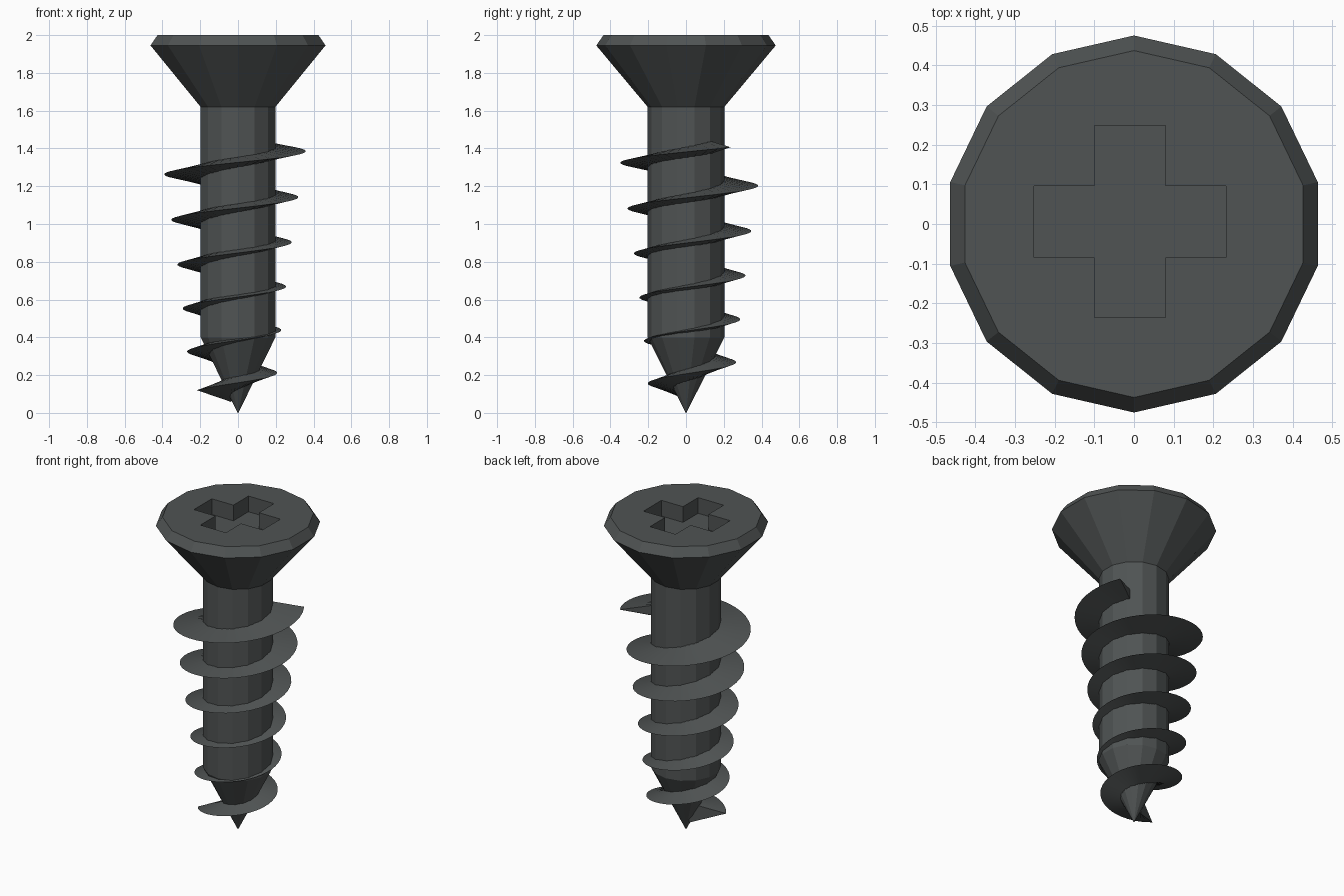
import bpy, bmesh
from math import sin, cos, pi, radians

if "Cube" in bpy.data.objects:
    bpy.data.objects.remove(bpy.data.objects["Cube"])

mat = bpy.data.materials.new("dark_steel")
mat.diffuse_color = (0.08, 0.088, 0.088, 1)
mat.use_nodes = True
mat.node_tree.nodes["Principled BSDF"].inputs["Base Color"].default_value = mat.diffuse_color


def make_object(name, bm):
    bmesh.ops.recalc_face_normals(bm, faces=bm.faces)
    mesh = bpy.data.meshes.new(name)
    bm.to_mesh(mesh)
    bm.free()
    mesh.materials.append(mat)
    ob = bpy.data.objects.new(name, mesh)
    bpy.context.collection.objects.link(ob)
    return ob


def loft(bm, rings):
    """Bridge closed rings of equal size and cap both ends."""
    rings = [[bm.verts.new(p) for p in ring] for ring in rings]
    n = len(rings[0])
    for a, b in zip(rings, rings[1:]):
        for i in range(n):
            j = (i + 1) % n
            bm.faces.new((a[i], a[j], b[j], b[i]))
    bm.faces.new(rings[0])
    bm.faces.new(rings[-1])


# Screw body: 14-sided point, shank and countersunk head
SIDES = 14
profile = [(0.002, 0.0), (0.203, 0.40), (0.203, 1.62), (0.475, 1.945), (0.437, 2.0)]
bm = bmesh.new()
loft(bm, [[(r * sin(2 * pi * k / SIDES), r * cos(2 * pi * k / SIDES), z)
           for k in range(SIDES)] for r, z in profile])
body = make_object("screw_body", bm)

# Cross-shaped drive recess
CX, CY, ARM, HALF, DEPTH = -0.01, 0.006, 0.242, 0.09, 0.1
quarter = [(ARM, -HALF), (ARM, HALF), (HALF, HALF)]
cross = []
for _ in range(4):
    cross += quarter
    quarter = [(-y, x) for x, y in quarter]
bm = bmesh.new()
loft(bm, [[(CX + x, CY + y, z) for x, y in cross] for z in (2 - DEPTH, 2.1)])
cutter = make_object("recess_cutter", bm)
cutter.hide_render = True
mod = body.modifiers.new("recess", 'BOOLEAN')
mod.operation = 'DIFFERENCE'
mod.solver = 'EXACT'
mod.object = cutter
bpy.context.view_layer.objects.active = body
bpy.ops.object.modifier_apply(modifier=mod.name)
bpy.data.objects.remove(cutter)

# Thread: tapered triangular blade swept 5.5 turns, widening upwards
TX, TY, TURNS, PER_TURN = -0.026, 0.027, 5.5, 40
steps = int(TURNS * PER_TURN)
sections = []
for i in range(steps + 1):
    t = 0.09 + i / PER_TURN
    a = pi + 2 * pi * t
    r = 0.225 + 0.0165 * t + 0.0023 * t * t
    z = 0.10 + 0.222 * t + 0.0021 * t * t
    sections.append([(TX + q * cos(a), TY + q * sin(a), z + h)
                     for q, h in ((r, 0), (0.012, 0.062), (0.012, -0.062))])
bm = bmesh.new()
loft(bm, sections)
thread = make_object("thread", bm)
bpy.ops.object.select_all(action='DESELECT')
thread.select_set(True)
bpy.context.view_layer.objects.active = thread
bpy.ops.object.shade_smooth_by_angle(angle=radians(15))
